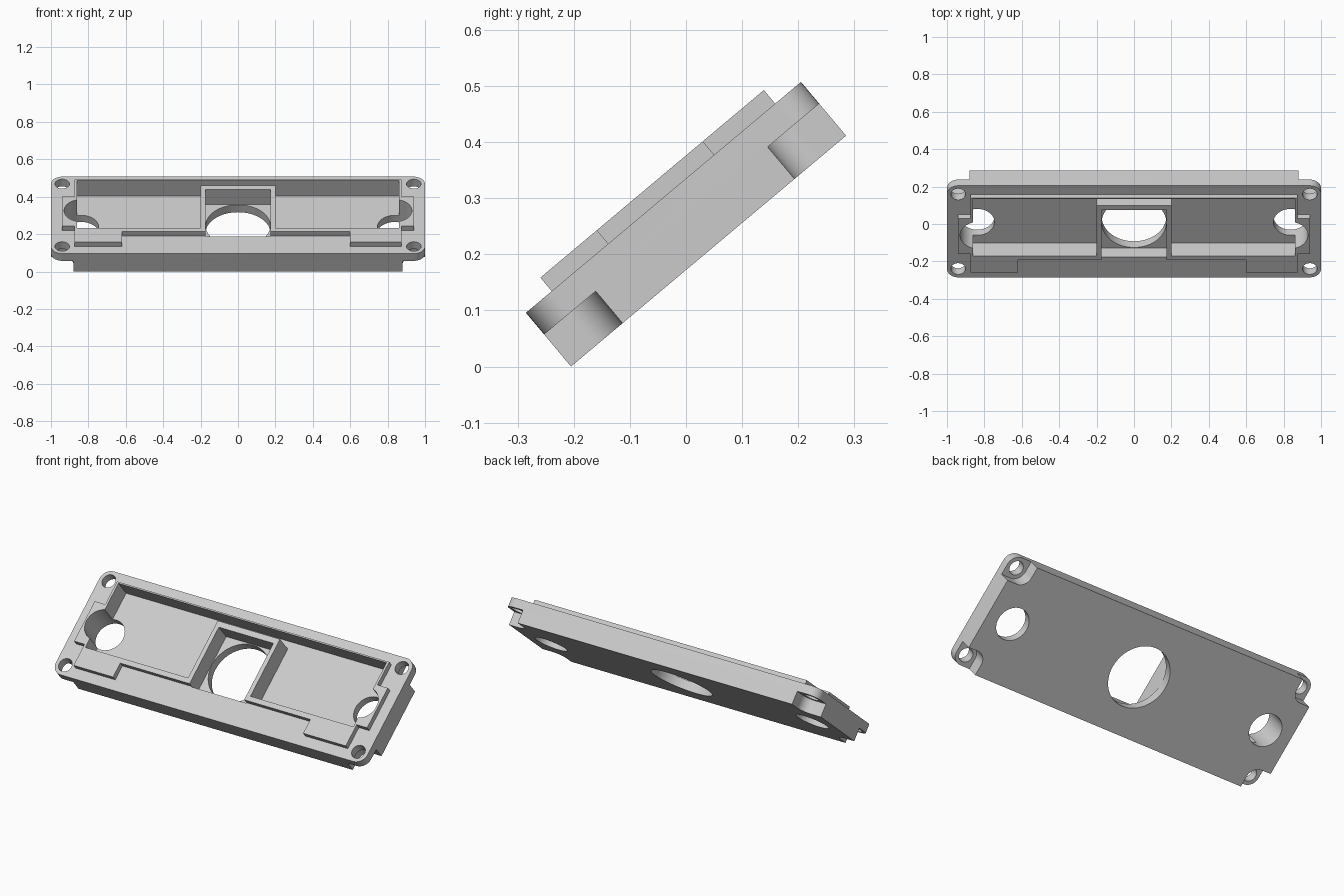
import bpy, bmesh
from math import radians, sin, cos, pi

cube = bpy.data.objects.get("Cube")
if cube:
    bpy.data.objects.remove(cube, do_unlink=True)

grey = bpy.data.materials.new("light_grey")
grey.use_nodes = True
GREY = (0.6, 0.6, 0.6, 1)
grey.diffuse_color = GREY
grey.node_tree.nodes["Principled BSDF"].inputs["Base Color"].default_value = GREY

TILT = radians(40)
HALF_L, HALF_W, HALF_T = 1.0, 0.32, 0.0625   # plate half sizes
TOP = 0.094                                  # height of the raised rim
FLOOR = -0.016                               # height of the recess floor
HOLE_X, HOLE_Y, LUG_R = 0.94, 0.26, 0.06     # corner screw lugs


def prism(name, points, low, high):
    """Extrude a flat outline from low to high."""
    bm = bmesh.new()
    face = bm.faces.new([bm.verts.new((x, y, low)) for x, y in points])
    moved = bmesh.ops.extrude_face_region(bm, geom=[face])["geom"]
    verts = [v for v in moved if isinstance(v, bmesh.types.BMVert)]
    bmesh.ops.translate(bm, verts=verts, vec=(0, 0, high - low))
    bmesh.ops.recalc_face_normals(bm, faces=bm.faces)
    mesh = bpy.data.meshes.new(name)
    bm.to_mesh(mesh)
    bm.free()
    obj = bpy.data.objects.new(name, mesh)
    bpy.context.collection.objects.link(obj)
    mesh.materials.append(grey)
    return obj


def arc(cx, cy, r, start, end, steps):
    angles = [radians(start + (end - start) * i / steps) for i in range(steps + 1)]
    return [(cx + r * cos(a), cy + r * sin(a)) for a in angles]


def circle(cx, cy, r, steps=48):
    return arc(cx, cy, r, 0, 360, steps)[:-1]


def rect(x0, x1, y0, y1):
    return [(x0, y0), (x1, y0), (x1, y1), (x0, y1)]


def combine(target, tool, operation):
    mod = target.modifiers.new(operation.lower(), 'BOOLEAN')
    mod.operation, mod.solver, mod.object = operation, 'EXACT', tool
    bpy.ops.object.select_all(action='DESELECT')
    bpy.context.view_layer.objects.active = target
    target.select_set(True)
    bpy.ops.object.modifier_apply(modifier=mod.name)
    bpy.data.objects.remove(tool, do_unlink=True)


# Plate with rounded corners
outline = []
for i, (sx, sy) in enumerate([(1, 1), (-1, 1), (-1, -1), (1, -1)]):
    outline += arc(sx * HOLE_X, sy * HOLE_Y, LUG_R, 90 * i, 90 * i + 90, 10)
plate = prism("bezel_plate", outline, -HALF_T, HALF_T)

# Raised rim, wider at the ends and notched along the front
side = [(0.873, -0.26), (0.873, -0.129), (0.94, -0.129),
        (0.94, 0.118), (0.873, 0.118), (0.873, 0.26)]
rim = [(-0.62, -0.174), (0.6, -0.174), (0.6, -0.26)] + side
rim += [(-x, y) for x, y in reversed(side)] + [(-0.62, -0.26)]
combine(plate, prism("raised_rim", rim, 0.02, TOP), 'UNION')

# Recess that leaves the centre window frame standing
recess = [(0.2, -0.145), (0.86, -0.145), (0.86, 0.252)]
recess += [(-x, y) for x, y in reversed(recess)]
recess += [(-0.2, 0.209), (0.2, 0.209)]
combine(plate, prism("recess_cutter", recess, FLOOR, 0.2), 'DIFFERENCE')

# Square centre window with a round opening in its floor
combine(plate, prism("window_cutter", rect(-0.175, 0.175, -0.177, 0.176), FLOOR + 0.005, 0.2), 'DIFFERENCE')
combine(plate, prism("centre_hole_cutter", circle(0, 0, 0.173, 64), -0.2, 0.02), 'DIFFERENCE')

# Round openings at both ends
for sx in (-1, 1):
    combine(plate, prism("end_hole_cutter", circle(sx * 0.838, 0, 0.092), -0.2, 0.2), 'DIFFERENCE')

# Corner lugs: relief underneath and a screw hole through each
relief = [(1.2, 0.5), (HOLE_X - LUG_R, 0.5)]
relief += arc(HOLE_X, HOLE_Y, LUG_R, 180, 270, 12) + [(1.2, HOLE_Y - LUG_R)]
for sx in (-1, 1):
    for sy in (-1, 1):
        corner = [(sx * x, sy * y) for x, y in relief]
        combine(plate, prism("relief_cutter", corner, -0.2, 0.012), 'DIFFERENCE')
        hole = circle(sx * HOLE_X, sy * HOLE_Y, 0.039, 32)
        combine(plate, prism("screw_hole_cutter", hole, -0.2, 0.2), 'DIFFERENCE')

# Tilt the plate and stand its lower edge on the ground
plate.rotation_euler.x = TILT
plate.location.z = HALF_W * sin(TILT) + HALF_T * cos(TILT)
bpy.ops.object.select_all(action='DESELECT')
plate.select_set(True)
bpy.context.view_layer.objects.active = plate
bpy.ops.object.transform_apply(location=True, rotation=True, scale=True)
bpy.ops.object.shade_smooth_by_angle(angle=radians(30))
